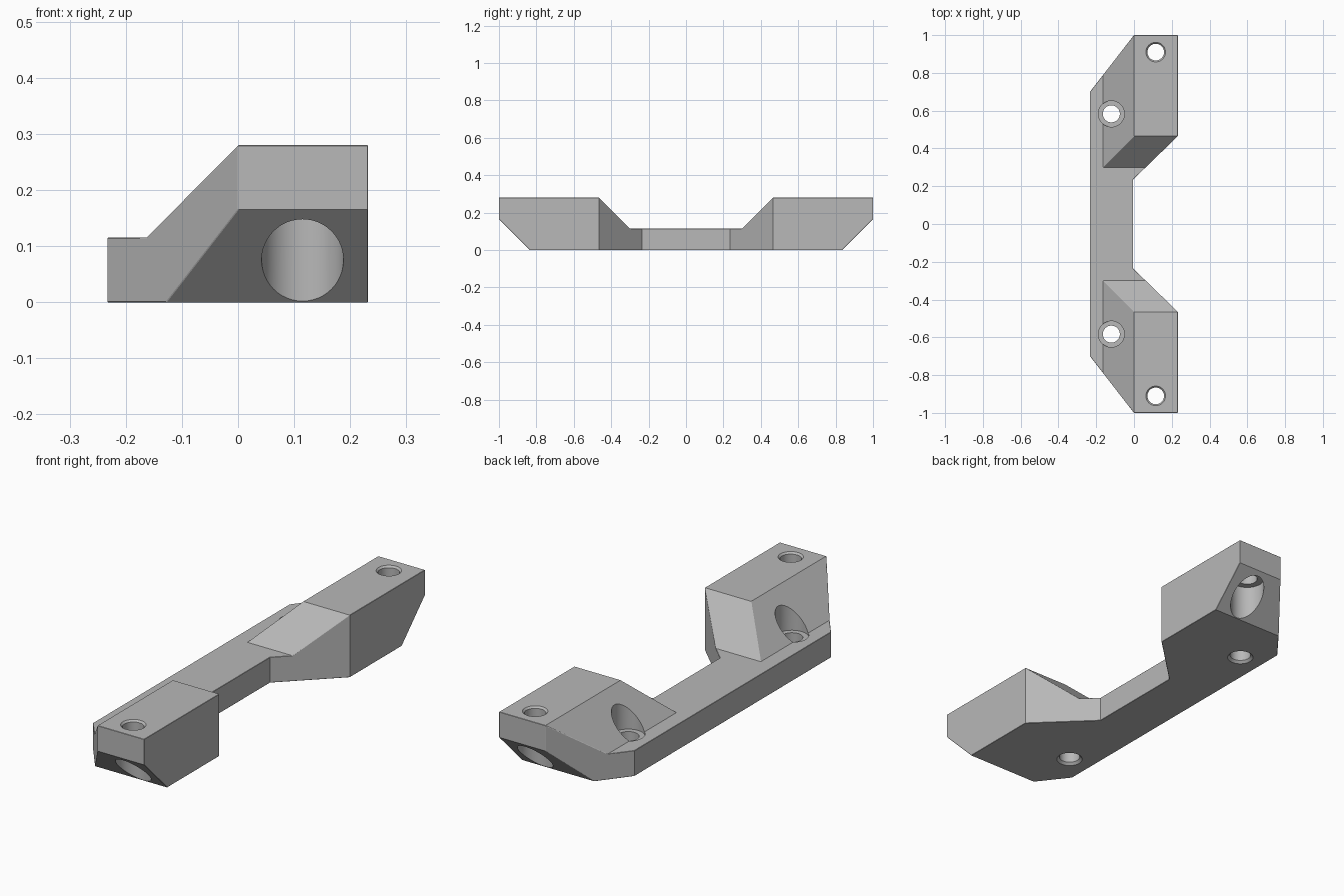
import bpy, bmesh
from math import cos, sin, pi, radians

cube = bpy.data.objects.get("Cube")
if cube:
    bpy.data.objects.remove(cube, do_unlink=True)

grey = bpy.data.materials.new("light_grey")
grey.use_nodes = True
grey.diffuse_color = (0.48, 0.48, 0.48, 1)
grey.node_tree.nodes["Principled BSDF"].inputs["Base Color"].default_value = (0.48, 0.48, 0.48, 1)


def make_object(name, bm):
    bmesh.ops.recalc_face_normals(bm, faces=bm.faces)
    mesh = bpy.data.meshes.new(name)
    bm.to_mesh(mesh)
    bm.free()
    mesh.materials.append(grey)
    obj = bpy.data.objects.new(name, mesh)
    bpy.context.collection.objects.link(obj)
    return obj


def prism(name, points, place, low, high):
    """Extrude a 2D outline; place(a, b, d) maps it into space."""
    bm = bmesh.new()
    face = bm.faces.new([bm.verts.new(place(a, b, low)) for a, b in points])
    ext = bmesh.ops.extrude_face_region(bm, geom=[face])["geom"]
    shift = [h - l for h, l in zip(place(0, 0, high), place(0, 0, low))]
    bmesh.ops.translate(bm, vec=shift, verts=[v for v in ext if isinstance(v, bmesh.types.BMVert)])
    return make_object(name, bm)


def lathe(name, profile, x, y, steps=48):
    """Solid of revolution about a vertical axis, from (radius, z) pairs."""
    bm = bmesh.new()
    rings = [[bm.verts.new((x + r * cos(2 * pi * i / steps), y + r * sin(2 * pi * i / steps), z))
              for i in range(steps)] for r, z in profile]
    for a, b in zip(rings, rings[1:]):
        for i in range(steps):
            j = (i + 1) % steps
            bm.faces.new((a[i], a[j], b[j], b[i]))
    bm.faces.new(rings[0])
    bm.faces.new(rings[-1])
    return make_object(name, bm)


def boolean(obj, tool, operation):
    mod = obj.modifiers.new("cut", "BOOLEAN")
    mod.operation, mod.solver, mod.object = operation, "EXACT", tool
    bpy.context.view_layer.objects.active = obj
    bpy.ops.object.modifier_apply(modifier=mod.name)
    bpy.data.objects.remove(tool, do_unlink=True)


def mirrored(half):
    return half + [(-a, b) for a, b in reversed(half)]


# Body: plan outline, trimmed by the side and end profiles
TOP, LEDGE = 0.28, 0.115
plan = mirrored([(0.235, -0.005), (0.465, 0.232), (1, 0.232), (1, 0), (0.7, -0.233)])
side = mirrored([(0.835, 0), (1, 0.165), (1, TOP), (0.465, TOP), (0.3, LEDGE)])
end = [(-0.3, -0.1), (0.3, -0.1), (0.3, TOP + 0.1), (0.1, TOP + 0.1), (-0.163, LEDGE), (-0.3, LEDGE)]

body = prism("bracket_body", plan, lambda y, x, z: (x, y, z), -0.1, 0.4)
boolean(body, prism("side_trim", side, lambda y, z, x: (x, y, z), -0.4, 0.4), "INTERSECT")
boolean(body, prism("end_trim", end, lambda x, z, y: (x, y, z), -1.2, 1.2), "INTERSECT")

# Small chamfer on the sharp outer edges
bm = bmesh.new()
bm.from_mesh(body.data)
bmesh.ops.remove_doubles(bm, verts=bm.verts, dist=0.0005)
bmesh.ops.dissolve_limit(bm, angle_limit=radians(1), verts=bm.verts, edges=bm.edges)
sharp = [e for e in bm.edges if len(e.link_faces) == 2 and e.is_convex
         and e.calc_face_angle() > radians(50)]
bmesh.ops.bevel(bm, geom=sharp, offset=0.008, offset_type="OFFSET", segments=1,
                affect="EDGES", clamp_overlap=True)
bm.to_mesh(body.data)
bm.free()

# Screw holes with counterbores, one pair per end
for s in (-1, 1):
    end_hole = [(0.073, -0.1), (0.073, 0.165), (0.044, 0.165), (0.044, 0.272), (0.054, 0.282), (0.054, 0.4)]
    inner_hole = [(0.056, -0.1), (0.056, 0.0), (0.045, 0.011), (0.045, 0.105), (0.069, 0.105), (0.069, 0.4)]
    boolean(body, lathe("end_hole", end_hole, 0.115, s * 0.91), "DIFFERENCE")
    boolean(body, lathe("inner_hole", inner_hole, -0.12, s * 0.583), "DIFFERENCE")

bpy.ops.object.select_all(action="DESELECT")
body.select_set(True)
bpy.context.view_layer.objects.active = body
bpy.ops.object.shade_smooth_by_angle(angle=radians(25))
